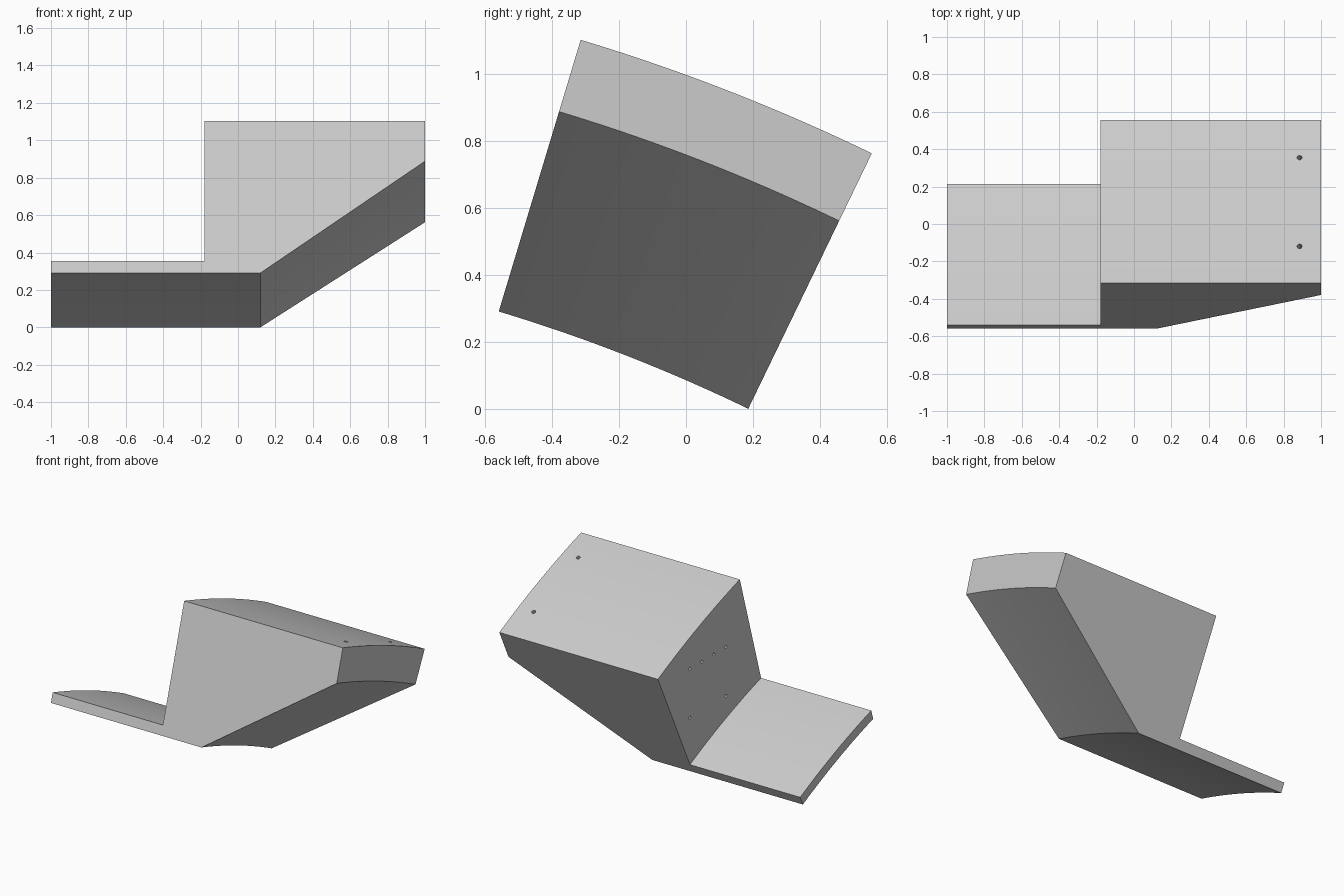
import bpy, bmesh, math
from mathutils import Matrix, Vector

cube = bpy.data.objects.get("Cube")
if cube:
    bpy.data.objects.remove(cube, do_unlink=True)

# Axis of the curved sector, parallel to x
CY, CZ = -2.03, -4.582
R_IN, R_OUT = 5.09, 5.938
A_FRONT, A_BACK = math.radians(16.79), math.radians(25.81)
STEPS = 24


def on_arc(x, r, a):
    return Vector((x, CY + r * math.sin(a), CZ + r * math.cos(a)))


def make_object(name, bm):
    bmesh.ops.recalc_face_normals(bm, faces=bm.faces)
    mesh = bpy.data.meshes.new(name)
    bm.to_mesh(mesh)
    bm.free()
    obj = bpy.data.objects.new(name, mesh)
    bpy.context.collection.objects.link(obj)
    return obj


grey = bpy.data.materials.new("light_grey")
grey.use_nodes = True
grey.diffuse_color = (0.6, 0.6, 0.6, 1)
grey.node_tree.nodes["Principled BSDF"].inputs["Base Color"].default_value = (0.6, 0.6, 0.6, 1)

# Stepped block: side profile (x, radius) swept along the arc
profile = [(-1, R_IN), (0.12, R_IN), (1, R_IN + 0.624), (1, R_OUT),
           (-0.18, R_OUT), (-0.18, R_IN + 0.066), (-1, R_IN + 0.066)]
bm = bmesh.new()
rings = []
for i in range(STEPS + 1):
    a = A_FRONT + (A_BACK - A_FRONT) * i / STEPS
    rings.append([bm.verts.new(on_arc(x, r, a)) for x, r in profile])
for low, high in zip(rings, rings[1:]):
    for j in range(len(profile)):
        k = (j + 1) % len(profile)
        bm.faces.new((low[j], low[k], high[k], high[j]))
bm.faces.new(rings[0])
bm.faces.new(rings[-1])
block = make_object("curved_step_block", bm)
block.data.materials.append(grey)

# Drill holes: two in the outer surface, six in the step face
bm = bmesh.new()


def drill(position, rotation, radius):
    bmesh.ops.create_cone(bm, cap_ends=True, segments=16, radius1=radius, radius2=radius,
                          depth=0.2, matrix=Matrix.Translation(position) @ rotation)


for degrees in (18.77, 23.68):
    a = math.radians(degrees)
    drill(on_arc(0.885, R_OUT, a), Matrix.Rotation(-a, 4, 'X'), 0.013)

sideways = Matrix.Rotation(math.pi / 2, 4, 'Y')
row = [0.216 - 0.128 * i for i in range(4)]
for y, z in [(y, 0.704) for y in row] + [(row[0], 0.376), (row[-1], 0.376)]:
    drill(Vector((-0.18, y, z)), sideways, 0.01)

cutter = make_object("hole_cutter", bm)
cutter.data.materials.append(grey)
cutter.hide_render = True

# Cut the holes and smooth the curved surfaces
cut = block.modifiers.new("holes", 'BOOLEAN')
cut.operation = 'DIFFERENCE'
cut.solver = 'EXACT'
cut.object = cutter
bpy.ops.object.select_all(action='DESELECT')
block.select_set(True)
bpy.context.view_layer.objects.active = block
bpy.ops.object.modifier_apply(modifier=cut.name)
bpy.data.objects.remove(cutter, do_unlink=True)
bpy.ops.object.shade_smooth_by_angle(angle=math.radians(25))
